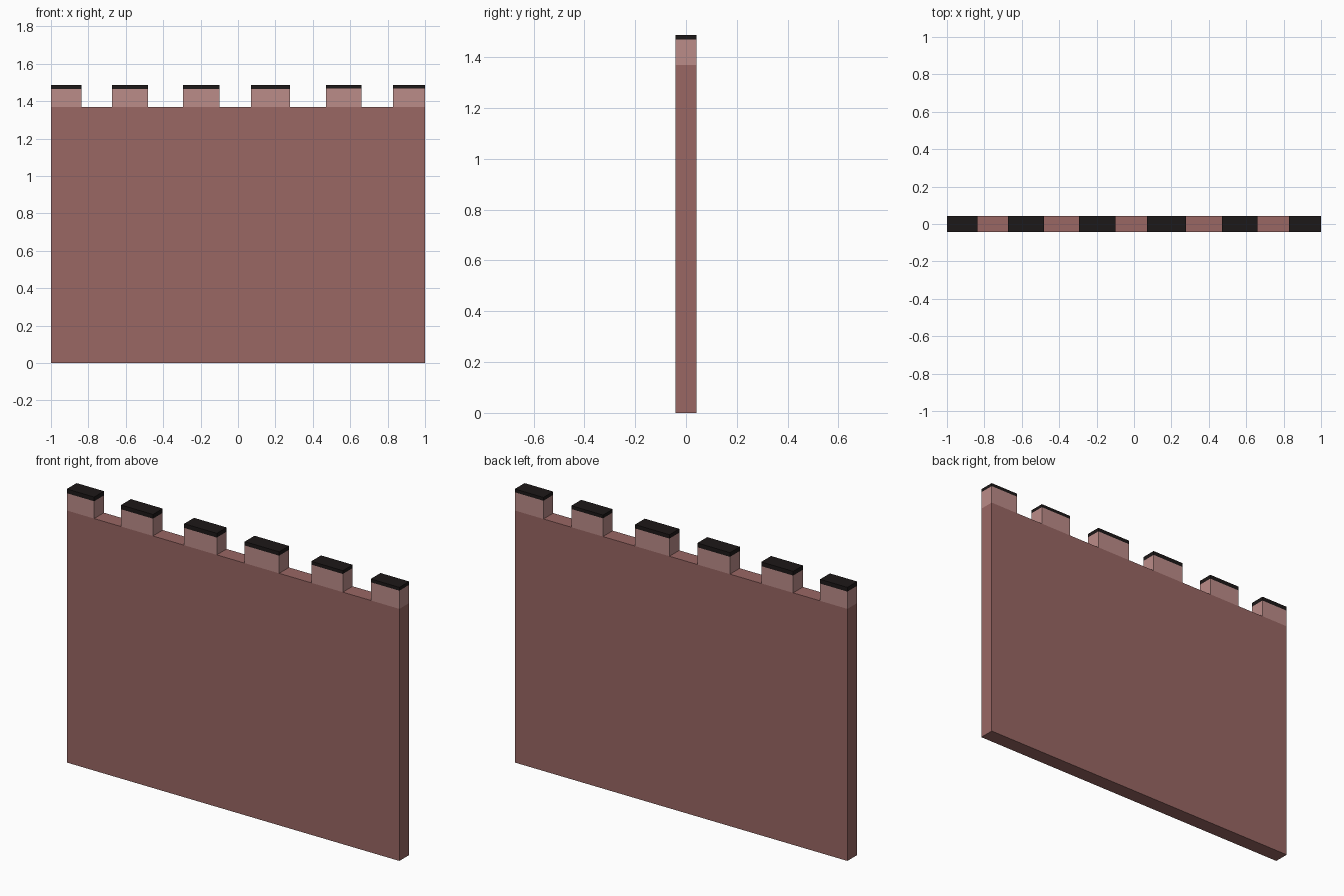
import bpy, bmesh

if "Cube" in bpy.data.objects:
    bpy.data.objects.remove(bpy.data.objects["Cube"])

HALF_DEPTH = 0.042
WALL_TOP, TOP = 1.37, 1.487

# Merlon spans along x, with the underside height of each dark cap
MERLONS = [
    (-1.0, -0.836, 1.464), (-0.674, -0.482, 1.464), (-0.294, -0.098, 1.464),
    (0.07, 0.277, 1.466), (0.47, 0.66, 1.469), (0.828, 1.0, 1.469),
]


def material(name, rgb):
    mat = bpy.data.materials.new(name)
    mat.diffuse_color = (*rgb, 1.0)
    mat.use_nodes = True
    mat.node_tree.nodes["Principled BSDF"].inputs["Base Color"].default_value = mat.diffuse_color
    return mat


def quad(bm, x0, x1, z0, z1, slot):
    verts = [bm.verts.new((x, -HALF_DEPTH, z))
             for x, z in ((x0, z0), (x1, z0), (x1, z1), (x0, z1))]
    bm.faces.new(verts).material_index = slot


bm = bmesh.new()

# Wall face: one column per merlon and per gap
edges = sorted(x for m in MERLONS for x in m[:2])
for x0, x1 in zip(edges, edges[1:]):
    quad(bm, x0, x1, 0, WALL_TOP, 0)

# Merlon and cap faces
for x0, x1, cap_z in MERLONS:
    quad(bm, x0, x1, WALL_TOP, cap_z, 1)
    quad(bm, x0, x1, cap_z, TOP, 2)
bmesh.ops.remove_doubles(bm, verts=bm.verts[:], dist=1e-5)

# Give the whole silhouette its thickness as one continuous shell
front = bm.faces[:]
ext = bmesh.ops.extrude_face_region(bm, geom=front, use_keep_orig=True)
moved = [g for g in ext["geom"] if isinstance(g, bmesh.types.BMVert)]
bmesh.ops.translate(bm, verts=moved, vec=(0, 2 * HALF_DEPTH, 0))
bmesh.ops.recalc_face_normals(bm, faces=bm.faces[:])

# Colour by height: wall, merlon, cap
for f in bm.faces:
    z = f.calc_center_median().z
    f.material_index = 0 if z < WALL_TOP + 1e-3 else 1 if z < 1.45 else 2

mesh = bpy.data.meshes.new("battlement_wall")
bm.to_mesh(mesh)
bm.free()
for mat in (material("wall_red", (0.32, 0.135, 0.127)),
            material("merlon_pink", (0.50, 0.262, 0.25)),
            material("cap_black", (0.012, 0.009, 0.009))):
    mesh.materials.append(mat)
wall = bpy.data.objects.new("battlement_wall", mesh)
bpy.context.collection.objects.link(wall)
